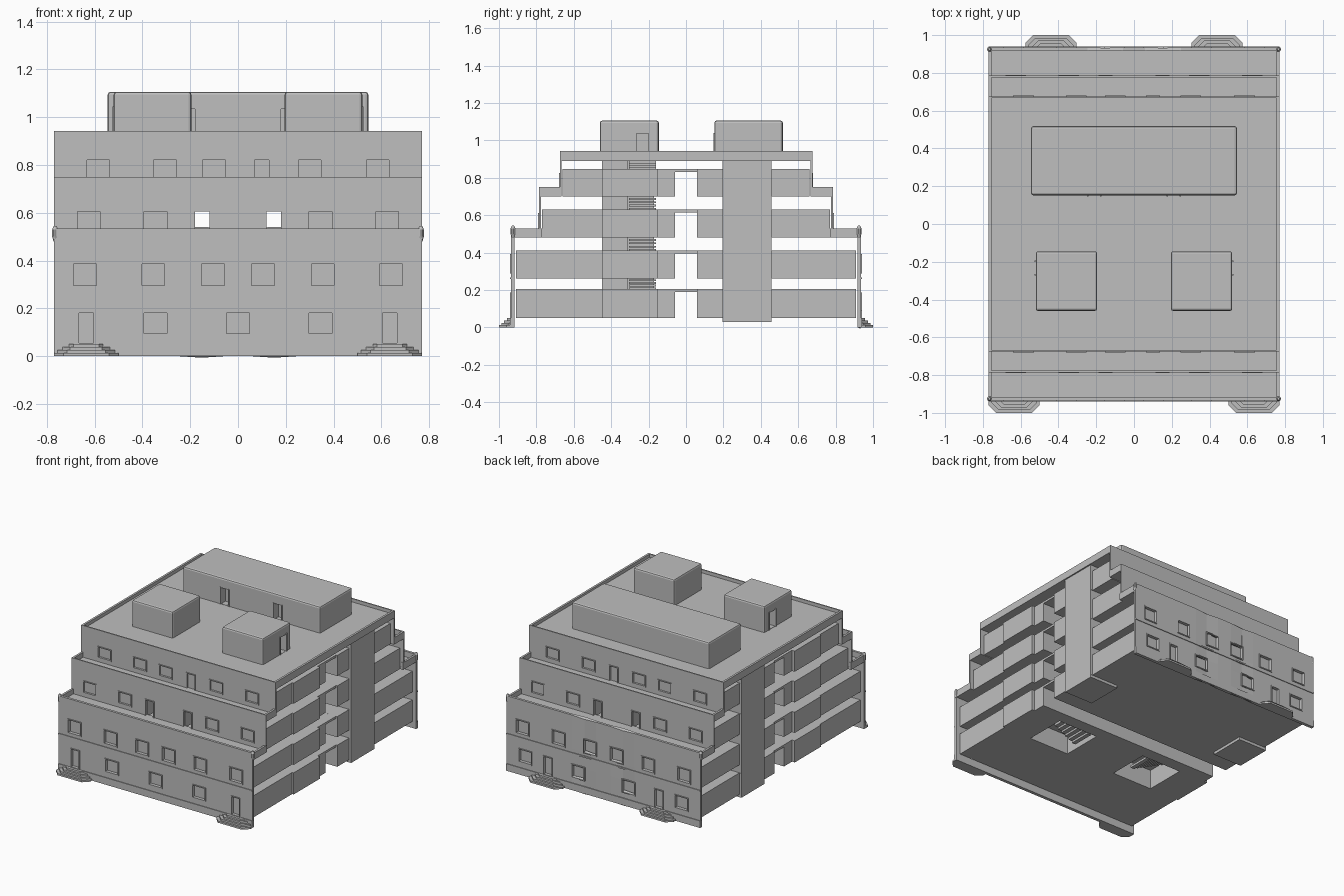
import bpy
import bmesh

cube = bpy.data.objects.get("Cube")
if cube:
    bpy.data.objects.remove(cube, do_unlink=True)

grey = bpy.data.materials.new("concrete_grey")
grey.use_nodes = True
tone = (0.52, 0.52, 0.52, 1)
grey.diffuse_color = tone
grey.node_tree.nodes["Principled BSDF"].inputs["Base Color"].default_value = tone


def add_object(name, bm):
    mesh = bpy.data.meshes.new(name)
    bm.to_mesh(mesh)
    bm.free()
    mesh.materials.append(grey)
    obj = bpy.data.objects.new(name, mesh)
    bpy.context.collection.objects.link(obj)
    return obj


def boxes(name, items):
    """One object from (x0, x1, y0, y1, z0, z1) boxes."""
    bm = bmesh.new()
    for x0, x1, y0, y1, z0, z1 in items:
        verts = bmesh.ops.create_cube(bm, size=1)["verts"]
        bmesh.ops.scale(bm, vec=(abs(x1 - x0), abs(y1 - y0), z1 - z0), verts=verts)
        bmesh.ops.translate(bm, vec=((x0 + x1) / 2, (y0 + y1) / 2, (z0 + z1) / 2), verts=verts)
    return add_object(name, bm)


def wall(name, side, y, z0, z1, thick, openings):
    """Thin wall facing side * y with rectangular openings."""
    half = 0.77
    xs = sorted({-half, half} | {v for o in openings for v in o[:2]})
    zs = sorted({z0, z1} | {v for o in openings for v in o[2:]})
    bm = bmesh.new()
    grid = [[bm.verts.new((x, side * (y - thick / 2), z)) for z in zs] for x in xs]
    for i in range(len(xs) - 1):
        for k in range(len(zs) - 1):
            cx, cz = (xs[i] + xs[i + 1]) / 2, (zs[k] + zs[k + 1]) / 2
            if not any(a < cx < b and c < cz < d for a, b, c, d in openings):
                bm.faces.new((grid[i][k], grid[i + 1][k], grid[i + 1][k + 1], grid[i][k + 1]))
    loose = [v for v in bm.verts if not v.link_faces]
    bmesh.ops.delete(bm, geom=loose, context="VERTS")
    obj = add_object(name, bm)
    mod = obj.modifiers.new("thickness", "SOLIDIFY")
    mod.thickness = thick
    mod.offset = 0


def frames(name, side, y, openings):
    """Slim raised surrounds around the openings."""
    w, ya, yb = 0.007, side * (y - 0.004), side * (y + 0.005)
    items = []
    for a, b, c, d in openings:
        items += [(a - w, a, ya, yb, c, d), (b, b + w, ya, yb, c, d),
                  (a - w, b + w, ya, yb, d, d + w), (a - w, b + w, ya, yb, c - w, c)]
    boxes(name, items)


def opening_row(centres, width, z0, z1):
    return [(c - width / 2, c + width / 2, z0, z1) for c in centres]


def mirrored(*values):
    return [s * v for v in values for s in (-1, 1)]


# Facades, stepping back twice towards the roof
window, door = 0.095, 0.06
for side, label in ((-1, "front"), (1, "back")):
    entrance = 0.635 if side < 0 else 0.44
    ground = [-0.345, 0, 0.345] if side < 0 else [-0.62, -0.2, 0.2, 0.62]
    tiers = {
        "lower": (0.935, 0, 0.535, 0.018,
                  opening_row(ground, window, 0.095, 0.18)
                  + opening_row(mirrored(entrance), door, 0.055, 0.18)
                  + opening_row(mirrored(0.105, 0.355, 0.64), window, 0.295, 0.385)),
        "middle": (0.785, 0.48, 0.75, 0.009,
                   opening_row(mirrored(0.345, 0.625), window, 0.53, 0.605)
                   + opening_row(mirrored(0.15), door, 0.495, 0.605)),
        "upper": (0.675, 0.70, 0.942, 0.009,
                  opening_row([-0.585, -0.305, -0.1, 0.3, 0.585], window, 0.75, 0.82)
                  + opening_row([0.1], door, 0.715, 0.82)),
    }
    for tier, (y, z0, z1, thick, openings) in tiers.items():
        wall(f"{label}_{tier}_wall", side, y, z0, z1, thick, openings)
        frames(f"{label}_{tier}_frames", side, y, openings)

    # Plinth and string course
    boxes(f"{label}_wall_bands", [(-0.77, 0.77, side * 0.93, side * 0.94, z, z + h)
                                  for z, h in ((0, 0.05), (0.258, 0.01))])

    # Terraces with side parapets
    for tier, inner, outer, z in (("lower", 0.77, 0.92, 0.48), ("upper", 0.67, 0.78, 0.70)):
        ends = [(s * 0.755, s * 0.77, side * inner, side * outer, z, z + 0.05) for s in (-1, 1)]
        boxes(f"{label}_{tier}_terrace",
              [(-0.765, 0.765, side * inner, side * outer, z, z + 0.015)] + ends)

    # Entrance steps with chamfered corners
    for c in mirrored(entrance):
        bm = bmesh.new()
        for i in range(4):
            w, d = 0.135 - i * 0.014, 1.0 - i * 0.014
            cut = 0.04
            plan = [(-w, 0.93), (-w, d - cut), (cut - w, d), (w - cut, d), (w, d - cut), (w, 0.93)]
            face = bm.faces.new([bm.verts.new((c + px, side * py, i * 0.0125)) for px, py in plan])
            top = bmesh.ops.extrude_face_region(bm, geom=[face])["geom"]
            bmesh.ops.translate(bm, vec=(0, 0, 0.0125),
                                verts=[v for v in top if isinstance(v, bmesh.types.BMVert)])
        bmesh.ops.recalc_face_normals(bm, faces=bm.faces)
        add_object(f"{label}_entrance_steps", bm)

    # Corner drainpipes with hoppers
    for s in (-1, 1):
        bm = bmesh.new()
        for r, r2, z0, z1 in ((0.006, 0.006, 0.05, 0.48), (0.007, 0.013, 0.48, 0.5),
                              (0.013, 0.013, 0.5, 0.53), (0.013, 0.006, 0.53, 0.545)):
            verts = bmesh.ops.create_cone(bm, segments=10, cap_ends=True, radius1=r, radius2=r2,
                                          depth=z1 - z0)["verts"]
            bmesh.ops.translate(bm, vec=(s * 0.765, side * 0.925, (z0 + z1) / 2), verts=verts)
        add_object(f"{label}_drainpipe", bm)

# Storeys: blocks split by the cross corridor, open gaps between storeys
bays = [(-0.91, -0.45, 0.745), (-0.45, -0.15, 0.757), (-0.15, -0.06, 0.735),
        (0.06, 0.2, 0.745), (0.2, 0.46, 0.757), (0.46, 0.91, 0.745)]
storeys = [(0.05, 0.205, 0.91), (0.262, 0.41, 0.91), (0.48, 0.63, 0.77), (0.70, 0.848, 0.66)]
for n, (z0, z1, reach) in enumerate(storeys):
    items = []
    for y0, y1, x in bays:
        spans = [(-x, x)]
        if n == 0 and y0 == -0.45:
            spans = [(-x, -0.52), (-0.2, 0.2), (0.52, x)]
        if n == 2:
            spans = [(-x, -0.18), (-0.12, 0.12), (0.18, x)]
        items += [(a, b, max(y0, -reach), min(y1, reach), z0, z1) for a, b in spans]
    items.append((-0.735, 0.735, -0.06, 0.06, z1 - 0.016, z1))
    boxes(f"storey_{n + 1}", items)

# Service towers and stairwells
towers, wells, treads = [], [], []
for s in (-1, 1):
    towers.append((s * 0.53, s * 0.76, 0.195, 0.458, 0.03, 0.9))
    wells.append((s * 0.2, s * 0.52, -0.45, -0.31, 0.19, 0.9))
    wells.append((s * 0.24, s * 0.48, -0.31, -0.17, 0.19, 0.9))
    for i in range(9):
        x = s * (0.24 + i * 0.03)
        treads.append((x, x + s * 0.03, -0.32, -0.16, 0.05 + i * 0.015, 0.066 + i * 0.015))
    for z0, z1 in ((0.205, 0.262), (0.41, 0.48), (0.63, 0.70), (0.848, 0.89)):
        for i in range(4):
            z = z0 + (z1 - z0) * i / 4
            treads.append((s * 0.22, s * (0.52 - i * 0.01), -0.305, -0.16, z, z + 0.009))
boxes("service_towers", towers)
boxes("stairwells", wells)
boxes("stair_treads", treads)

# Roof slab and rim
rim = [(s * 0.755, s * 0.77, -0.666, 0.666, 0.89, 0.942) for s in (-1, 1)]
boxes("roof", [(-0.76, 0.76, -0.668, 0.668, 0.89, 0.918)] + rim)


# Rooftop huts with softened edges and doorways cut in
def hut(name, bounds, doorways):
    body = boxes(name, [bounds])
    soft = body.modifiers.new("soft_edges", "BEVEL")
    soft.width = 0.012
    soft.segments = 2
    cutter = boxes(name + "_cutter", doorways)
    cutter.hide_render = True
    cutter.hide_viewport = True
    cut = body.modifiers.new("doorways", "BOOLEAN")
    cut.operation = "DIFFERENCE"
    cut.object = cutter


for s, label in ((-1, "right"), (1, "left")):
    hut(f"{label}_stair_hut", (s * 0.195, s * 0.52, -0.46, -0.145, 0.90, 1.106),
        [(s * 0.46, s * 0.55, -0.265, -0.2, 0.92, 1.038)])
    boxes(f"{label}_hut_door_frame", [(s * 0.515, s * 0.526, a, a + 0.008, 0.918, 1.045)
                                      for a in (-0.273, -0.2)])
hut("long_roof_hut", (-0.545, 0.545, 0.152, 0.518, 0.90, 1.106),
    [(c - 0.03, c + 0.03, 0.12, 0.2, 0.92, 1.035) for c in mirrored(0.21)])
boxes("long_hut_door_frames", [(c + o - 0.004, c + o + 0.004, 0.146, 0.156, 0.918, 1.04)
                               for c in mirrored(0.21) for o in (-0.034, 0.034)])
